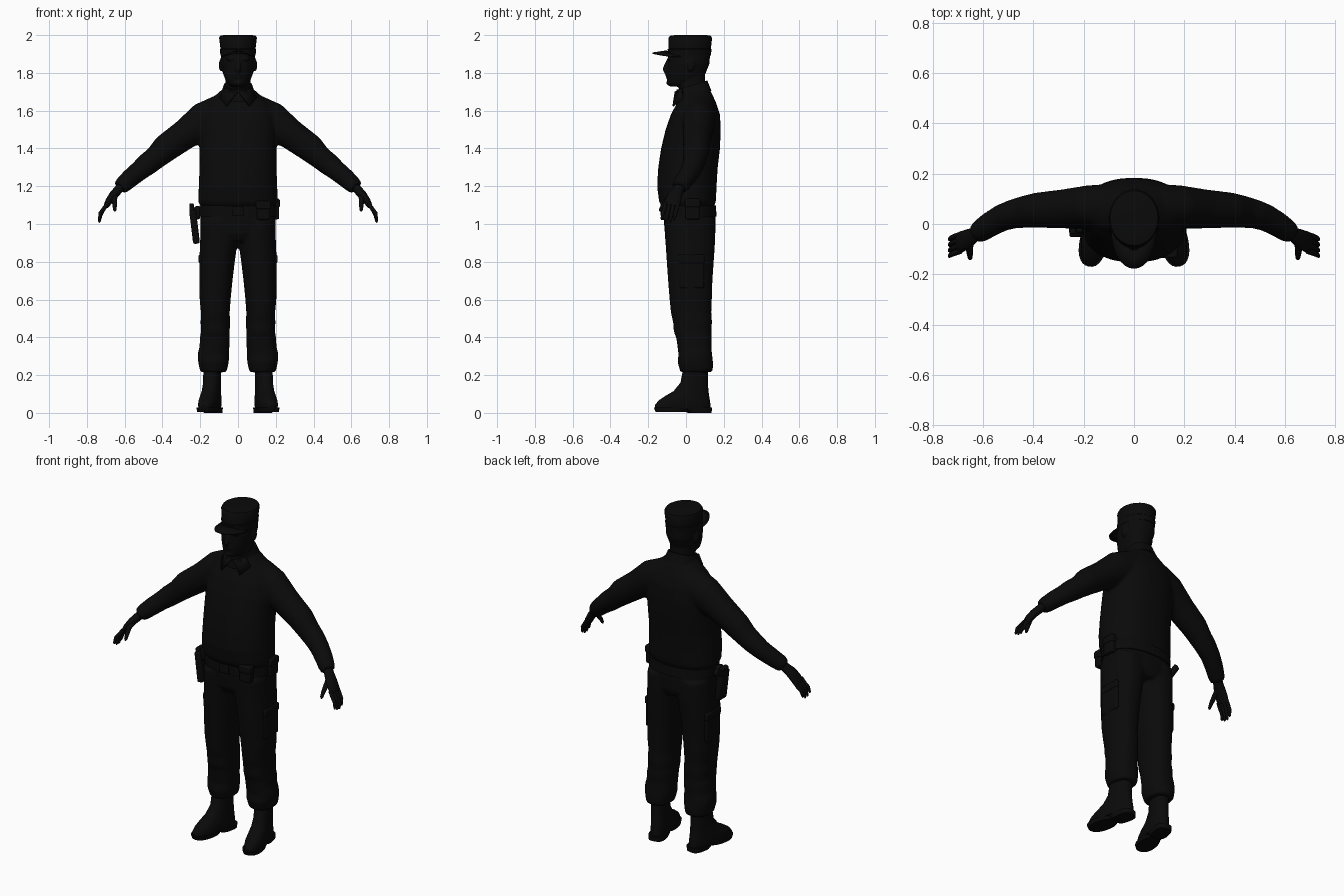
import bpy, bmesh
from math import sin, cos, pi, copysign
from mathutils import Vector, Matrix

old = bpy.data.objects.get("Cube")
if old:
    bpy.data.objects.remove(old, do_unlink=True)

black = bpy.data.materials.new("matte_black")
black.use_nodes = True
colour = (0.003, 0.003, 0.003, 1)
black.diffuse_color = colour
black.node_tree.nodes["Principled BSDF"].inputs["Base Color"].default_value = colour


def curve_point(a, power):
    """Point on a unit superellipse."""
    c, s = cos(a), sin(a)
    return copysign(abs(c) ** (2 / power), c), copysign(abs(s) ** (2 / power), s)


def skin(bm, rings):
    """Bridge rings of points and cap both ends."""
    loops = [[bm.verts.new(p) for p in ring] for ring in rings]
    n = len(loops[0])
    for a, b in zip(loops, loops[1:]):
        for i in range(n):
            bm.faces.new((a[i], a[(i + 1) % n], b[(i + 1) % n], b[i]))
    bm.faces.new(loops[0][::-1])
    bm.faces.new(loops[-1])


def loft(bm, rows, power=2.3, n=32, tilt=0, side=1):
    """Stack of level sections: z, centre x, front y, back y, half width."""
    rings = []
    for z, cx, front, back, half in rows:
        ring = []
        for i in range(n):
            u, v = curve_point(2 * pi * i / n, power)
            dy = v * (back - front) / 2
            ring.append((side * (cx + u * half), (front + back) / 2 + dy, z + tilt * dy))
        rings.append(ring)
    skin(bm, rings)


def limb(bm, path, n=16, side=1):
    """Tube along a path: x, y, z, thickness, depth."""
    pts = [Vector(p[:3]) for p in path]
    rings = []
    for i, p in enumerate(path):
        t = (pts[min(i + 1, len(pts) - 1)] - pts[max(i - 1, 0)]).normalized()
        across = Vector((0, 1, 0))
        across = (across - t * across.dot(t)).normalized()
        out = t.cross(across)
        ring = []
        for k in range(n):
            a = 2 * pi * k / n
            v = pts[i] + out * cos(a) * p[3] + across * sin(a) * p[4]
            ring.append((side * v.x, v.y, v.z))
        rings.append(ring)
    skin(bm, rings)


def ball(bm, centre, size):
    m = Matrix.Translation(centre) @ Matrix.Diagonal((*size, 1))
    bmesh.ops.create_uvsphere(bm, u_segments=16, v_segments=10, radius=1, matrix=m)


def box(bm, centre, size, turn=Matrix()):
    m = Matrix.Translation(centre) @ turn @ Matrix.Diagonal((*size, 1))
    bmesh.ops.create_cube(bm, size=1, matrix=m)


def finish(name, bm, mirror=False, voxel=0, bevel=0, thick=0):
    bmesh.ops.recalc_face_normals(bm, faces=bm.faces)
    me = bpy.data.meshes.new(name)
    bm.to_mesh(me)
    bm.free()
    me.materials.append(black)
    ob = bpy.data.objects.new(name, me)
    bpy.context.collection.objects.link(ob)
    if thick:
        ob.modifiers.new("thickness", "SOLIDIFY").thickness = thick
    if bevel:
        mod = ob.modifiers.new("bevel", "BEVEL")
        mod.width, mod.segments = bevel, 2
    if mirror:
        ob.modifiers.new("mirror", "MIRROR")
    if voxel:
        mod = ob.modifiers.new("blend", "REMESH")
        mod.mode, mod.voxel_size, mod.use_smooth_shade = "VOXEL", voxel, True
        mod = ob.modifiers.new("soften", "SMOOTH")
        mod.factor, mod.iterations = 0.5, 4
    bpy.ops.object.select_all(action="DESELECT")
    ob.select_set(True)
    bpy.context.view_layer.objects.active = ob
    bpy.ops.object.shade_smooth_by_angle(angle=0.8)
    return ob


# Shirt: bloused body with both sleeves blended in
bm = bmesh.new()
loft(bm, [(1.085, 0, -.12, .145, .19), (1.115, 0, -.142, .158, .211), (1.2, 0, -.153, .162, .208),
          (1.3, 0, -.147, .168, .204), (1.4, 0, -.132, .18, .204), (1.5, 0, -.108, .184, .205),
          (1.58, 0, -.08, .18, .195), (1.64, 0, -.048, .16, .17), (1.685, 0, -.035, .14, .115),
          (1.72, 0, -.03, .12, .075)])
sleeve = [(.09, .07, 1.585, .1, .09), (.18, .068, 1.545, .1, .086), (.28, .06, 1.475, .08, .078),
          (.385, .055, 1.4, .074, .07), (.435, .048, 1.352, .062, .064), (.48, .04, 1.317, .06, .058),
          (.525, .025, 1.28, .053, .054), (.57, 0, 1.243, .05, .05), (.61, -.027, 1.207, .045, .046),
          (.626, -.036, 1.192, .038, .04)]
for s in (1, -1):
    limb(bm, sleeve, 24, s)
finish("shirt", bm, voxel=.01)

# Trousers: hips and two gathered legs
bm = bmesh.new()
loft(bm, [(.91, 0, -.09, .14, .1), (.95, 0, -.112, .156, .19), (1.02, 0, -.118, .157, .2),
          (1.1, 0, -.122, .15, .195)])
leg = [(.215, .13, -.03, .138, .068), (.235, .13, -.035, .143, .074), (.27, .13, -.045, .143, .081),
       (.31, .13, -.04, .138, .084), (.35, .125, -.045, .134, .079), (.4, .122, -.052, .137, .079),
       (.43, .12, -.065, .134, .076), (.48, .12, -.068, .138, .078), (.53, .12, -.08, .134, .076),
       (.6, .121, -.087, .137, .082), (.7, .117, -.095, .14, .088), (.8, .111, -.102, .147, .094),
       (.92, .1, -.11, .155, .1), (1.02, .1, -.115, .153, .098)]
for s in (1, -1):
    loft(bm, leg, side=s)
finish("trousers", bm, voxel=.01)

# Thigh pockets with flaps
bm = bmesh.new()
box(bm, (.194, .03, .745), (.022, .13, .17))
box(bm, (.197, .03, .815), (.024, .136, .045))
finish("thigh_pockets", bm, mirror=True, bevel=.008)

# Boots, toes turned outward
bm = bmesh.new()
loft(bm, [(.022, 0, -.166, .132, .05), (.04, 0, -.17, .132, .053), (.065, 0, -.15, .128, .053),
          (.09, 0, -.112, .124, .05), (.115, 0, -.068, .12, .047), (.16, 0, -.03, .116, .045),
          (.26, 0, -.01, .115, .046)], n=28)
loft(bm, [(.006, 0, -.165, .01, .052), (.028, 0, -.174, .03, .056)], n=28)
loft(bm, [(0, 0, .01, .135, .046), (.028, 0, -.03, .137, .05)], power=3)
turn = Matrix.Translation((.135, .055, 0)) @ Matrix.Rotation(.2, 4, "Z") @ Matrix.Translation((0, -.055, 0))
bmesh.ops.transform(bm, matrix=turn, verts=bm.verts)
finish("boots", bm, mirror=True)

# Hands: wrist and palm, four curled fingers, thumb
bm = bmesh.new()
limb(bm, [(.61, -.025, 1.207, .024, .028), (.635, -.042, 1.18, .024, .03), (.66, -.058, 1.152, .023, .038),
          (.685, -.07, 1.118, .019, .042), (.698, -.076, 1.095, .014, .038)])
for k in range(4):
    y = -.042 - .022 * k
    drop = (.012, 0, .002, .014)[k]
    limb(bm, [(.69, y, 1.11, .011, .011), (.714, y - .008, 1.075, .011, .011),
              (.728, y - .014, 1.045 + drop, .01, .01), (.734, y - .02, 1.014 + drop, .007, .007),
              (.734, y - .021, 1.007 + drop, .003, .003)], 10)
limb(bm, [(.65, -.065, 1.155, .016, .018), (.655, -.1, 1.13, .014, .014), (.653, -.122, 1.1, .012, .011),
          (.652, -.136, 1.075, .009, .008), (.652, -.139, 1.067, .004, .004)], 10)
finish("hands", bm, mirror=True)

# Head with neck, nose, brows, lips, chin and ears
bm = bmesh.new()
loft(bm, [(1.66, 0, -.03, .11, .07), (1.73, 0, -.04, .1, .066), (1.8, 0, -.04, .1, .066)])
loft(bm, [(1.728, 0, -.085, -.01, .032), (1.74, 0, -.098, .05, .052), (1.765, 0, -.1, .085, .068),
          (1.8, 0, -.1, .105, .08), (1.85, 0, -.098, .125, .09), (1.93, 0, -.09, .128, .092)], power=2.2)
limb(bm, [(0, -.09, 1.872, .008, .01), (0, -.104, 1.845, .013, .01), (0, -.11, 1.822, .014, .015),
          (0, -.098, 1.805, .012, .018)])
ball(bm, (0, -.099, 1.787), (.025, .01, .007))
ball(bm, (0, -.096, 1.776), (.022, .01, .007))
ball(bm, (0, -.09, 1.747), (.025, .015, .014))
for s in (1, -1):
    ball(bm, (s * .038, -.088, 1.874), (.03, .013, .008))
    ball(bm, (s * .092, .025, 1.84), (.01, .02, .032))
finish("head", bm, voxel=.006)

# Cap crown with band, and its peak
bm = bmesh.new()
loft(bm, [(1.893, 0, -.095, .132, .093), (1.925, 0, -.097, .135, .096), (1.928, 0, -.093, .132, .093),
          (1.985, 0, -.092, .138, .1), (1.996, 0, -.085, .132, .095), (2, 0, -.06, .11, .075)], power=2)
finish("cap", bm)
bm = bmesh.new()
rows = []
for r in (.5, .75, 1):
    rows.append([bm.verts.new((.09 * r * sin(a), -.03 - .148 * r * cos(a), 1.93 - .022 * r - .018 * sin(a) ** 2))
                 for a in [pi * (i / 16 - .5) for i in range(17)]])
for a, b in zip(rows, rows[1:]):
    for i in range(16):
        bm.faces.new((a[i], a[i + 1], b[i + 1], b[i]))
finish("cap_peak", bm, thick=.007)

# Collar band and pointed lapels
bm = bmesh.new()
loft(bm, [(1.675, 0, -.058, .135, .1), (1.71, 0, -.055, .122, .083), (1.735, 0, -.05, .113, .075)], tilt=.3)
finish("collar", bm)
bm = bmesh.new()
bm.faces.new([bm.verts.new(p) for p in
              ((.006, -.06, 1.7), (.062, -.072, 1.625), (.1, -.02, 1.668), (.07, -.025, 1.72))])
finish("collar_points", bm, mirror=True, thick=.008)

# Belt and buckle
bm = bmesh.new()
loft(bm, [(1.04, 0, -.126, .162, .205), (1.098, 0, -.128, .158, .204)], n=40)
finish("belt", bm)
bm = bmesh.new()
box(bm, (0, -.13, 1.069), (.06, .012, .05))
finish("buckle", bm, bevel=.004)

# Belt pouches on the left side and front
bm = bmesh.new()
for place, size in (((.2, .035, 1.08), (.036, .075, .11)), ((.135, -.112, 1.07), (.07, .04, .095))):
    box(bm, place, size)
    box(bm, (place[0], place[1], place[2] + .03), (size[0] + .008, size[1] + .008, .045))
finish("belt_pouches", bm, bevel=.008)

# Holster leaning outward, with the pistol grip above it
lean = Matrix.Rotation(-.12, 4, "Y")
bm = bmesh.new()
box(bm, (-.23, -.015, .985), (.036, .075, .18), lean)
box(bm, (-.215, -.01, 1.06), (.03, .05, .07))
finish("holster", bm, bevel=.01)
bm = bmesh.new()
box(bm, (-.243, -.01, 1.075), (.026, .06, .04), lean)
box(bm, (-.246, .035, 1.075), (.024, .085, .036), Matrix.Rotation(.5, 4, "X"))
finish("pistol_grip", bm, bevel=.006)
